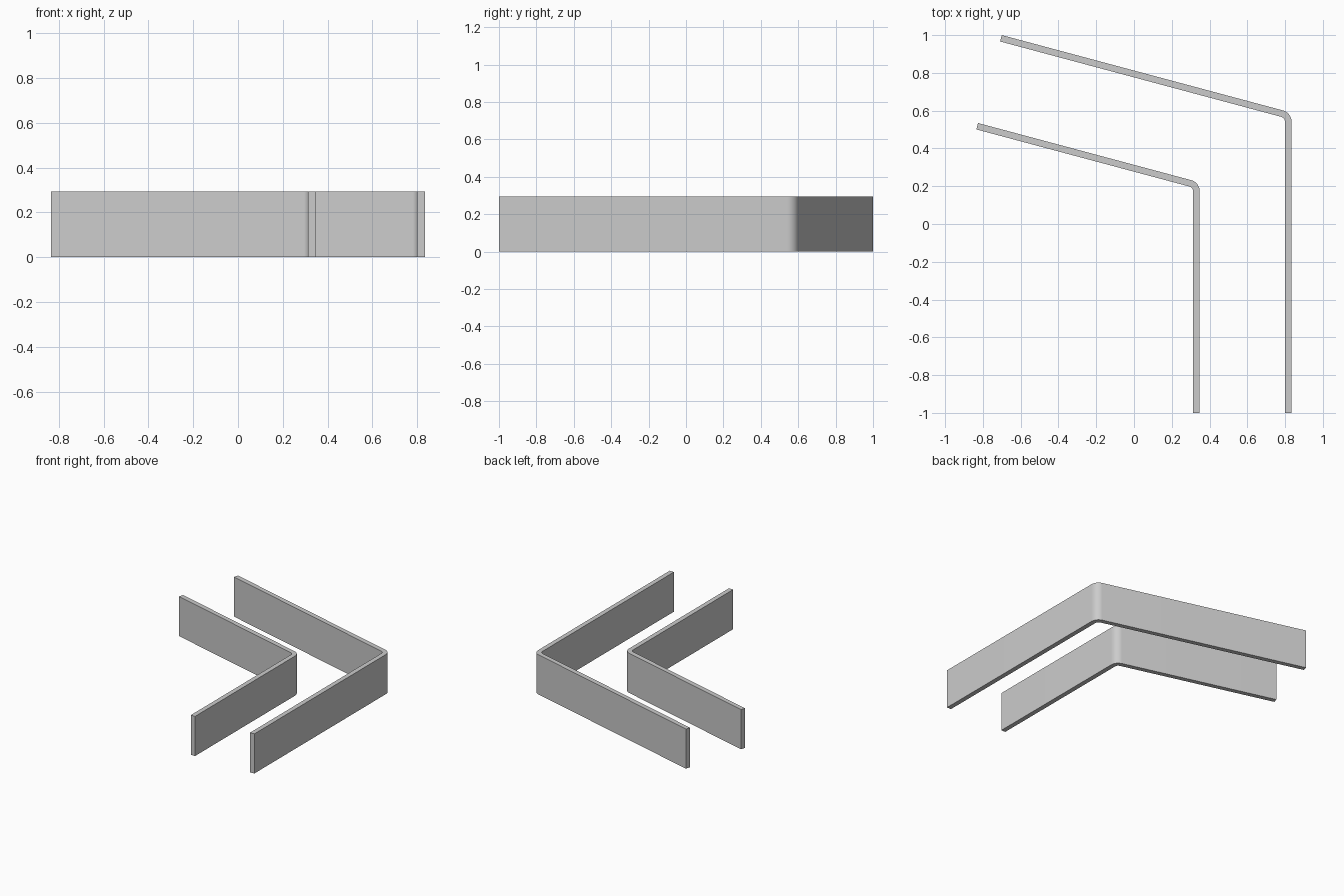
import bpy, bmesh
from math import sin, cos, tan, radians
from mathutils import Vector

HEIGHT, THICK, RADIUS = 0.294, 0.035, 0.062
TILT = radians(15)
TURN = radians(90) - TILT
STEPS = 12

cube = bpy.data.objects.get("Cube")
if cube:
    bpy.data.objects.remove(cube, do_unlink=True)

grey = bpy.data.materials.new("light grey")
grey.use_nodes = True
colour = (0.6, 0.6, 0.6, 1)
grey.diffuse_color = colour
grey.node_tree.nodes["Principled BSDF"].inputs["Base Color"].default_value = colour


def bent_strip(name, corner, arm_length):
    """Upright strip: straight leg from y = -1, rounded bend, tilted arm."""
    corner = Vector(corner)
    along = Vector((-cos(TILT), sin(TILT)))
    inward = Vector((-sin(TILT), -cos(TILT)))
    centre = corner + Vector((-RADIUS, -RADIUS * tan(TURN / 2)))

    def edge(offset):
        r = RADIUS - offset
        arc = [centre + r * Vector((cos(TURN * i / STEPS), sin(TURN * i / STEPS)))
               for i in range(STEPS + 1)]
        return [Vector((corner.x - offset, -1)), *arc,
                corner + along * arm_length + inward * offset]

    # Footprint, raised to full height
    outline = edge(0) + edge(THICK)[::-1]
    bm = bmesh.new()
    base = bm.faces.new([bm.verts.new((p.x, p.y, 0)) for p in outline])
    top = bmesh.ops.extrude_face_region(bm, geom=[base])["geom"]
    bmesh.ops.translate(bm, vec=(0, 0, HEIGHT),
                        verts=[v for v in top if isinstance(v, bmesh.types.BMVert)])
    bmesh.ops.recalc_face_normals(bm, faces=bm.faces)
    mesh = bpy.data.meshes.new(name)
    bm.to_mesh(mesh)
    bm.free()
    mesh.materials.append(grey)
    obj = bpy.data.objects.new(name, mesh)
    bpy.context.collection.objects.link(obj)
    bpy.ops.object.select_all(action="DESELECT")
    obj.select_set(True)
    bpy.context.view_layer.objects.active = obj
    bpy.ops.object.shade_smooth_by_angle(angle=radians(30))


bent_strip("outer_strip", (0.834, 0.589), 1.588)
bent_strip("inner_strip", (0.348, 0.220), 1.215)
